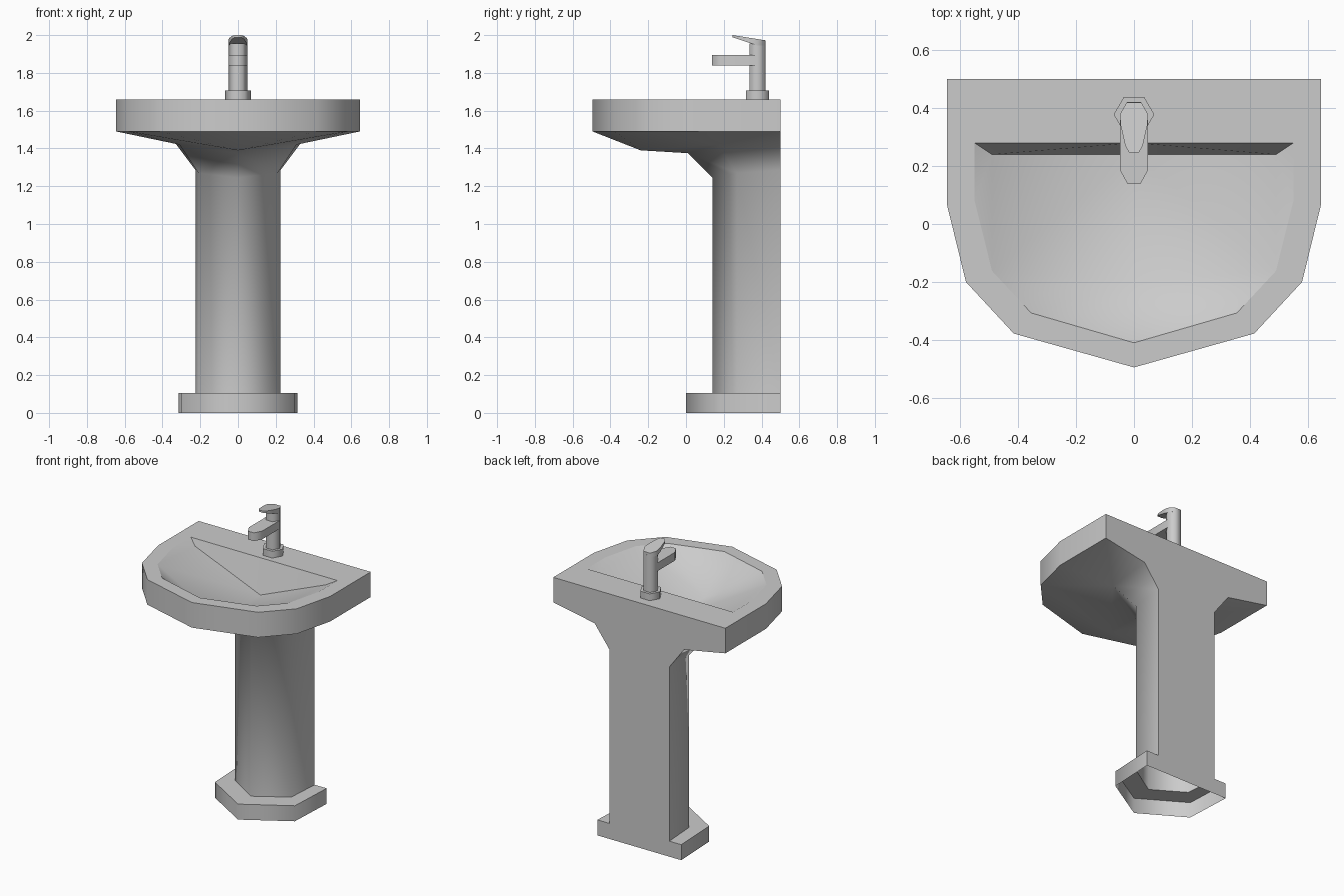
import bpy, bmesh, math
from mathutils import Vector

if "Cube" in bpy.data.objects:
    bpy.data.objects.remove(bpy.data.objects["Cube"])


def finish(name, bm):
    me = bpy.data.meshes.new(name)
    bm.to_mesh(me)
    bm.free()
    ob = bpy.data.objects.new(name, me)
    bpy.context.collection.objects.link(ob)
    bpy.ops.object.select_all(action='DESELECT')
    ob.select_set(True)
    bpy.context.view_layer.objects.active = ob
    bpy.ops.object.shade_smooth_by_angle(angle=math.radians(66))
    return ob


def half_mesh(name, faces, inside):
    """Build faces of the +x half and their mirror images; inside(c) is a point behind each face."""
    bm = bmesh.new()
    for f in faces:
        for s in (1, -1):
            bm.faces.new([bm.verts.new((s * x, y, z)) for x, y, z in f])
    bmesh.ops.remove_doubles(bm, verts=bm.verts, dist=0.0005)
    bm.normal_update()
    for f in bm.faces:
        c = f.calc_center_median()
        if f.normal.dot(c - Vector(inside(c))) < 0:
            f.normal_flip()
    return finish(name, bm)


def strips(rows):
    """Quads between consecutive rows of points."""
    return [(a[i], a[i + 1], b[i + 1], b[i])
            for a, b in zip(rows, rows[1:]) for i in range(len(a) - 1)]


def at(outline, z):
    return [(x, y, z) for x, y in outline]


def prism(name, half, top, bottom):
    """Closed prism from a half outline; top and bottom heights are functions of y."""
    pts = half + [(-x, y) for x, y in reversed(half) if x > 0]
    bm = bmesh.new()
    t = [bm.verts.new((x, y, top(y))) for x, y in pts]
    b = [bm.verts.new((x, y, bottom(y))) for x, y in pts]
    n = len(pts)
    bm.faces.new(t)
    bm.faces.new(b)
    for i in range(n):
        j = (i + 1) % n
        bm.faces.new((t[i], t[j], b[j], b[i]))
    bmesh.ops.recalc_face_normals(bm, faces=bm.faces)
    return finish(name, bm)


# Half outlines seen from above, back to front
OUTER = [(0.645, 0.5), (0.645, 0.065), (0.58, -0.2), (0.415, -0.378), (0, -0.495)]
INNER = [(0.55, 0.28), (0.55, 0.08), (0.49, -0.162), (0.355, -0.307), (0, -0.41)]
FOOT = [(0.315, 0.5), (0.3, 0.18), (0, 0)]
COLUMN = [(0.225, 0.5), (0.21, 0.27), (0, 0.14)]
TOP, RIM, BASE = 1.66, 1.49, 0.105

# Basin rim: deck around the bowl and outer wall
o, i = at(OUTER, TOP), at(INNER, TOP)
low = at(OUTER, RIM)
deck = strips([i, o, low]) + [((0, 0.5, TOP), o[0], i[0], (0, 0.28, TOP))]
half_mesh("basin_rim", deck, lambda c: (0, 0.1, 1.5))

# Bowl: steep back wall and rounded hollow
w0, wc, keel = (0.49, 0.24, 1.63), (0, 0.24, 1.43), (0, -0.2, 1.43)
half_mesh("bowl", [
    ((0, 0.28, TOP), i[0], w0, wc),
    (i[0], i[1], w0), (w0, i[1], i[2]), (w0, i[2], wc), (i[2], keel, wc),
    (i[2], i[3], keel), (i[3], i[4], keel)], lambda c: (0, 0, -100))

# Pedestal with hollow foot, flaring into the underside of the basin
neck = [(0.225, 0.5, 1.285), (0.21, 0.27, 1.27), (0, 0.14, 1.245)]
flare = [(0.335, 0.5, 1.432), (0.31, 0.17, 1.42), (0, 0.01, 1.375)]
k = (0, -0.24, 1.39)
body = strips([at(FOOT, 0), at(FOOT, BASE), at(COLUMN, BASE), neck, flare])
body += [(low[0], low[1], flare[1], flare[0]), (low[1], low[2], flare[1]),
         (low[2], k, flare[1]), (low[2], low[3], k), (low[3], low[4], k),
         (flare[1], k, flare[2])]
half_mesh("pedestal", body, lambda c: (0, 0.45, c.z + (0.3 if c.z > 1.2 else -0.1)))

# Flat back against the wall
half_mesh("back_panel", [
    ((0, 0.5, TOP), o[0], low[0], flare[0], neck[0], (0.225, 0.5, BASE), (0, 0.5, BASE)),
    ((0, 0.5, BASE), (0.225, 0.5, BASE), (0.315, 0.5, BASE), (0.315, 0.5, 0), (0, 0.5, 0))],
    lambda c: (0, 0, c.z))


# Tap: collar, column, spout and tilted lever
def hexagon(r):
    return [(r / 2, 0.378 + r * 0.866), (r, 0.378), (r / 2, 0.378 - r * 0.866)]


prism("tap_collar", hexagon(0.07), lambda y: 1.706, lambda y: TOP)
prism("tap_column", hexagon(0.049), lambda y: 1.955, lambda y: 1.70)
prism("tap_spout", [(0.049, 0.378), (0.049, 0.187), (0.022, 0.138)],
      lambda y: 1.896, lambda y: 1.84)
prism("tap_lever", [(0.025, 0.42), (0.049, 0.378), (0.046, 0.34), (0.03, 0.27), (0.017, 0.247)],
      lambda y: 2.0 - 0.16 * (y - 0.247),
      lambda y: 1.988 - 0.33 * (min(y, 0.378) - 0.247))
